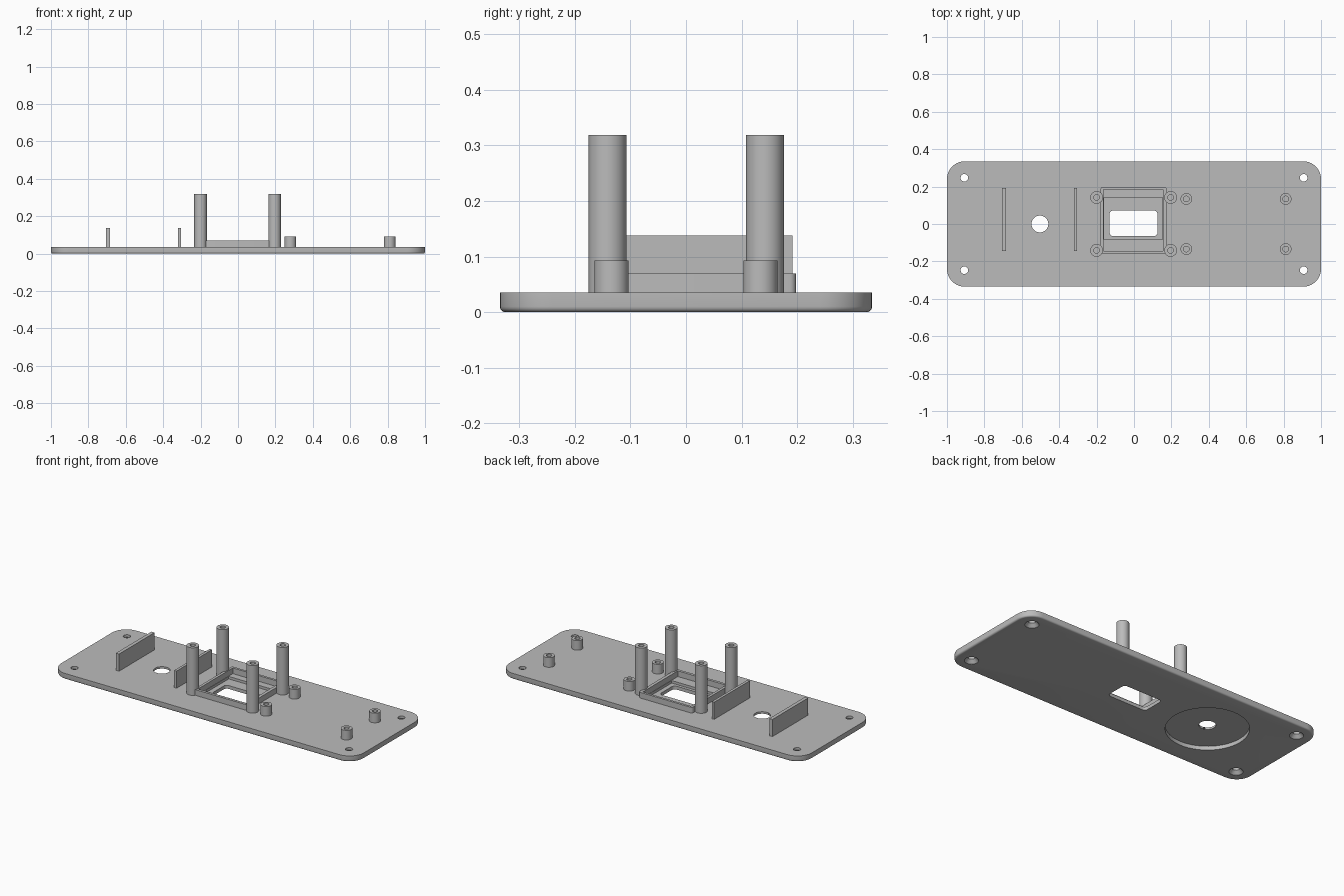
import bpy, bmesh, math
from mathutils import Vector, Matrix

cube = bpy.data.objects.get("Cube")
if cube:
    bpy.data.objects.remove(cube, do_unlink=True)

grey = bpy.data.materials.new("plain grey")
grey.use_nodes = True
colour = (0.5, 0.5, 0.5, 1)
grey.diffuse_color = colour
for node in grey.node_tree.nodes:
    if node.type == 'BSDF_PRINCIPLED':
        node.inputs["Base Color"].default_value = colour

TOP = 0.035  # upper face of the plate


def finish(name, bm):
    bmesh.ops.recalc_face_normals(bm, faces=bm.faces)
    mesh = bpy.data.meshes.new(name)
    bm.to_mesh(mesh)
    bm.free()
    mesh.materials.append(grey)
    obj = bpy.data.objects.new(name, mesh)
    bpy.context.collection.objects.link(obj)
    return obj


def slab(name, x0, x1, y0, y1, z0, z1, radius=0, steps=10, bottom_round=0):
    """Box with optional rounded corners and a rounded lower rim."""
    bm = bmesh.new()
    pts = []
    corners = [(x1, y1, -1, -1), (x0, y1, 1, -1), (x0, y0, 1, 1), (x1, y0, -1, 1)]
    for i, (x, y, sx, sy) in enumerate(corners):
        if radius == 0:
            pts.append((x, y, z0))
            continue
        for k in range(steps + 1):
            a = math.pi / 2 * (i + k / steps)
            pts.append((x + sx * radius + radius * math.cos(a),
                        y + sy * radius + radius * math.sin(a), z0))
    face = bm.faces.new([bm.verts.new(p) for p in pts])
    rim = list(face.edges)
    ext = bmesh.ops.extrude_face_region(bm, geom=[face], use_keep_orig=True)
    up = [g for g in ext["geom"] if isinstance(g, bmesh.types.BMVert)]
    bmesh.ops.translate(bm, verts=up, vec=(0, 0, z1 - z0))
    bmesh.ops.recalc_face_normals(bm, faces=bm.faces)
    if bottom_round:
        bmesh.ops.bevel(bm, geom=rim, offset=bottom_round, segments=4,
                        profile=0.5, affect='EDGES')
    return finish(name, bm)


def lathe(name, x, y, profile, steps=48):
    """Closed solid turned from (radius, height) points that start and end on the axis."""
    bm = bmesh.new()
    verts = [bm.verts.new((r, 0, z)) for r, z in profile]
    edges = [bm.edges.new(pair) for pair in zip(verts, verts[1:])]
    bmesh.ops.spin(bm, geom=verts + edges, cent=(0, 0, 0), axis=(0, 0, 1),
                   angle=math.tau, steps=steps)
    bmesh.ops.remove_doubles(bm, verts=bm.verts, dist=0.00005)
    bmesh.ops.transform(bm, matrix=Matrix.Translation(Vector((x, y, 0))), verts=bm.verts)
    return finish(name, bm)


def cut(obj, cutter):
    cutter.hide_render = True
    mod = obj.modifiers.new("cut", 'BOOLEAN')
    mod.operation = 'DIFFERENCE'
    mod.solver = 'EXACT'
    mod.object = cutter
    bpy.ops.object.select_all(action='DESELECT')
    bpy.context.view_layer.objects.active = obj
    obj.select_set(True)
    bpy.ops.object.modifier_apply(modifier=mod.name)
    bpy.data.objects.remove(cutter, do_unlink=True)


def smooth(obj):
    bpy.ops.object.select_all(action='DESELECT')
    bpy.context.view_layer.objects.active = obj
    obj.select_set(True)
    bpy.ops.object.shade_smooth_by_angle(angle=math.radians(30))


# Base plate with rounded corners and a softened underside rim
plate = slab("base_plate", -1, 1, -0.335, 0.335, 0, TOP, radius=0.095, bottom_round=0.01)

# Countersunk corner screw holes
for sx in (-1, 1):
    for sy in (-1, 1):
        cut(plate, lathe("screw_cutter", sx * 0.907, sy * 0.247,
                         [(0, -0.01), (0.038, -0.01), (0.038, 0.001),
                          (0.02, 0.02), (0.02, 0.1), (0, 0.1)]))

# Round through hole and the wide shallow recess beneath it
hole_x = -0.503
cut(plate, lathe("recess_cutter", hole_x, 0,
                 [(0, -0.02), (0.222, -0.02), (0.222, 0.023), (0, 0.023)], steps=96))
cut(plate, lathe("hole_cutter", hole_x, 0,
                 [(0, -0.02), (0.045, -0.02), (0.045, 0.1), (0, 0.1)]))

# Window pocket and rounded window opening
cut(plate, slab("pocket_cutter", -0.161, 0.153, -0.083, 0.142, 0.02, 0.1))
cut(plate, slab("window_cutter", -0.131, 0.126, -0.065, 0.072, -0.05, 0.1, radius=0.02))
smooth(plate)

# Raised frame around the window
frame = slab("window_frame", -0.179, 0.174, -0.16, 0.198, TOP, 0.069, radius=0.012, steps=5)
cut(frame, slab("frame_cutter", -0.163, 0.155, -0.144, 0.184, 0, 0.2))
smooth(frame)

# Upright ribs either side of the round hole
slab("outer_rib", -0.706, -0.685, -0.144, 0.192, TOP, 0.1375)
slab("inner_rib", -0.321, -0.305, -0.144, 0.192, TOP, 0.1375)


# Hollow screw posts: four tall, four short
def posts(name, xs, ys, radius, top):
    for x in xs:
        for y in ys:
            smooth(lathe(name, x, y, [(0, TOP), (radius, TOP), (radius, top),
                                      (0.015, top), (0.015, TOP + 0.005),
                                      (0, TOP + 0.005)]))


posts("tall_post", (-0.2, 0.196), (-0.141, 0.142), 0.034, 0.319)
posts("short_post", (0.28, 0.811), (-0.134, 0.134), 0.031, 0.0925)
